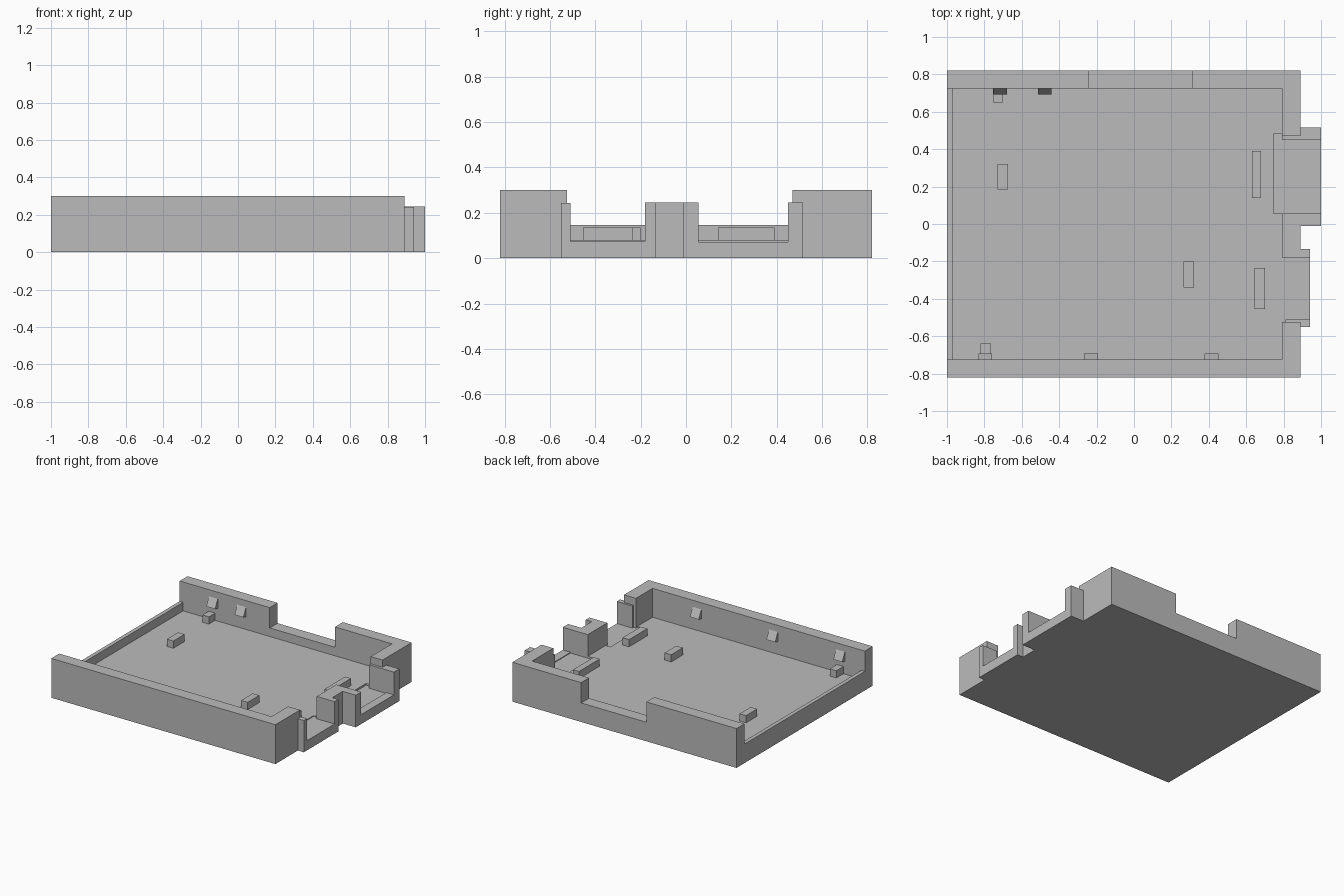
import bpy
import bmesh

if "Cube" in bpy.data.objects:
    bpy.data.objects.remove(bpy.data.objects["Cube"], do_unlink=True)

# Single matte grey
grey = bpy.data.materials.new("matte_grey")
grey.use_nodes = True
colour = (0.5, 0.5, 0.5, 1)
grey.diffuse_color = colour
grey.node_tree.nodes["Principled BSDF"].inputs["Base Color"].default_value = colour

FLOOR, WALL, POST, LIP = 0.08, 0.3, 0.245, 0.145


def prism(name, profile, axis, start, end):
    """Extrude a 2D profile along x or z."""
    bm = bmesh.new()

    def place(p, t):
        return (t, p[0], p[1]) if axis == "x" else (p[0], p[1], t)

    verts = [bm.verts.new(place(p, start)) for p in profile]
    face = bm.faces.new(verts)
    out = bmesh.ops.extrude_face_region(bm, geom=[face])
    shift = (end - start, 0, 0) if axis == "x" else (0, 0, end - start)
    moved = [v for v in out["geom"] if isinstance(v, bmesh.types.BMVert)]
    bmesh.ops.translate(bm, verts=moved, vec=shift)
    bmesh.ops.recalc_face_normals(bm, faces=bm.faces)
    mesh = bpy.data.meshes.new(name)
    bm.to_mesh(mesh)
    bm.free()
    mesh.materials.append(grey)
    obj = bpy.data.objects.new(name, mesh)
    bpy.context.collection.objects.link(obj)
    return obj


def box(name, x0, x1, y0, y1, z0, z1):
    return prism(name, [(x0, y0), (x1, y0), (x1, y1), (x0, y1)], "z", z0, z1)


def cut(target, name, *bounds):
    cutter = box(name, *bounds)
    cutter.hide_render = True
    cutter.hide_viewport = True
    mod = target.modifiers.new(name, "BOOLEAN")
    mod.operation = "DIFFERENCE"
    mod.solver = "EXACT"
    mod.object = cutter


# Tray floor with the two port tongues and the gap between them
floor = prism("tray_floor", [
    (-1, -0.82), (0.89, -0.82), (0.89, -0.55), (0.94, -0.55), (0.94, -0.135),
    (0.89, -0.135), (0.89, -0.01), (1, -0.01), (1, 0.515), (0.89, 0.515),
    (0.89, 0.82), (-1, 0.82)], "z", 0, FLOOR)

# Shallow seats under the ports
cut(floor, "wide_port_sill_cutter", 0.9, 1.1, 0.055, 0.45, 0.072, 0.2)
cut(floor, "wide_port_seat_cutter", 0.745, 0.935, 0.055, 0.48, 0.066, 0.2)
cut(floor, "narrow_port_seat_cutter", 0.75, 1.1, -0.54, -0.16, 0.074, 0.2)

# Front wall with its corner return
prism("front_wall", [
    (-1, -0.82), (0.89, -0.82), (0.89, -0.525), (0.79, -0.525),
    (0.79, -0.725), (-1, -0.725)], "z", 0, WALL)

# Back wall: two tall lengths joined by a low sill
box("back_wall_right", -1, -0.24, 0.725, 0.82, 0, WALL)
box("back_wall_sill", -0.24, 0.31, 0.725, 0.82, 0, LIP)
prism("back_wall_left", [
    (0.31, 0.725), (0.79, 0.725), (0.79, 0.47), (0.89, 0.47),
    (0.89, 0.82), (0.31, 0.82)], "z", 0, WALL)

# Low lip on the open side
box("side_lip", -1, -0.97, -0.725, 0.725, 0, LIP)

# Port posts and the forked divider between the ports
box("wide_port_post", 0.79, 1, 0.45, 0.515, 0, POST)
box("narrow_port_post", 0.81, 0.94, -0.55, -0.51, 0, POST - 0.003)
prism("port_divider", [
    (0.79, -0.18), (0.94, -0.18), (0.94, -0.135), (0.89, -0.135),
    (0.89, -0.01), (1, -0.01), (1, 0.055), (0.79, 0.055)], "z", 0, POST)

# Small support blocks standing on the floor
supports = [
    (-0.73, -0.675, 0.185, 0.32), (0.63, 0.68, 0.14, 0.39),
    (0.265, 0.32, -0.34, -0.2), (0.645, 0.7, -0.455, -0.235),
    (-0.755, -0.7, 0.65, 0.725), (-0.82, -0.765, -0.725, -0.64)]
for i, bounds in enumerate(supports):
    box(f"support_block_{i + 1}", *bounds, 0.06, 0.135)

# Sloped snap clips inside the front and back walls
for side, centres in ((-1, (-0.795, -0.23, 0.415)), (1, (-0.715, -0.477))):
    for i, x in enumerate(centres):
        label = "front" if side < 0 else "back"
        profile = [(side * 0.73, 0.175), (side * 0.692, 0.185), (side * 0.725, 0.25),
                   (side * 0.73, 0.25)]
        prism(f"{label}_clip_{i + 1}", profile, "x", x - 0.037, x + 0.037)
